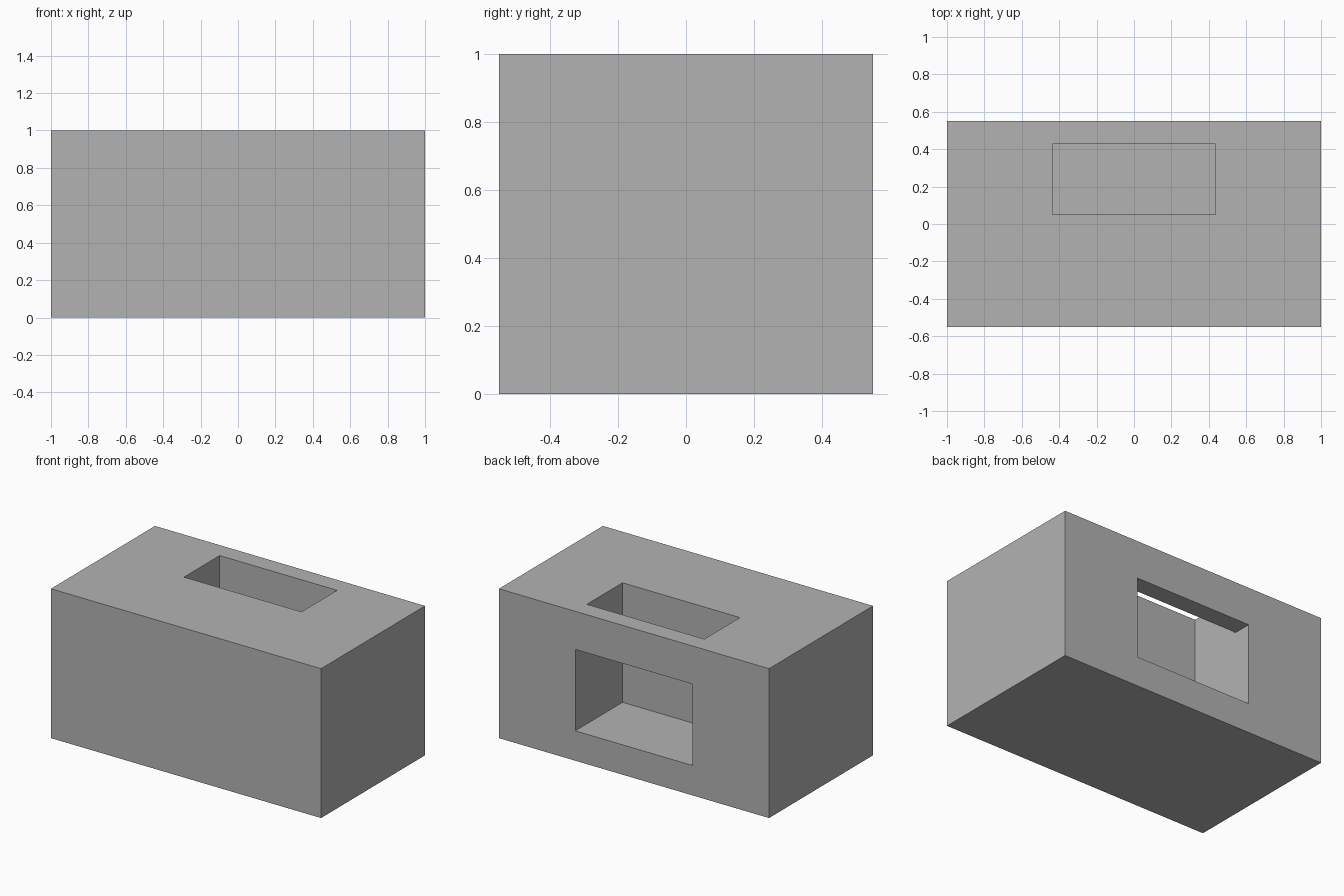
import bpy
import bmesh

default_cube = bpy.data.objects.get("Cube")
if default_cube:
    bpy.data.objects.remove(default_cube, do_unlink=True)

# Single flat colour
grey = bpy.data.materials.new("plain grey")
grey.use_nodes = True
colour = (0.45, 0.45, 0.45, 1.0)
grey.diffuse_color = colour
grey.node_tree.nodes["Principled BSDF"].inputs["Base Color"].default_value = colour


def extrude_profile(name, profile, half_width):
    """Sweep a closed (y, z) profile along x, centred on x = 0."""
    bm = bmesh.new()
    face = bm.faces.new([bm.verts.new((-half_width, y, z)) for y, z in profile])
    swept = bmesh.ops.extrude_face_region(bm, geom=[face])
    verts = [v for v in swept["geom"] if isinstance(v, bmesh.types.BMVert)]
    bmesh.ops.translate(bm, vec=(2 * half_width, 0, 0), verts=verts)
    bmesh.ops.recalc_face_normals(bm, faces=bm.faces)
    mesh = bpy.data.meshes.new(name)
    bm.to_mesh(mesh)
    bm.free()
    mesh.materials.append(grey)
    obj = bpy.data.objects.new(name, mesh)
    bpy.context.collection.objects.link(obj)
    return obj


# Solid block
depth = 0.55
block = extrude_profile(
    "block", [(-depth, 0), (depth, 0), (depth, 1), (-depth, 1)], 1)

# L-shaped cavity: opens at the back and the top, leaving a bridge between
wall, bridge, floor, lintel, beyond = 0.05, 0.427, 0.2, 0.745, 1.2
cavity = extrude_profile(
    "cavity_cutter",
    [(wall, floor), (beyond, floor), (beyond, lintel),
     (bridge, lintel), (bridge, beyond), (wall, beyond)], 0.435)

cut = block.modifiers.new("cavity", "BOOLEAN")
cut.operation = "DIFFERENCE"
cut.solver = "EXACT"
cut.object = cavity

# Apply the cut and discard the cutter
bpy.context.view_layer.objects.active = block
bpy.ops.object.modifier_apply(modifier=cut.name)
bpy.data.objects.remove(cavity, do_unlink=True)
